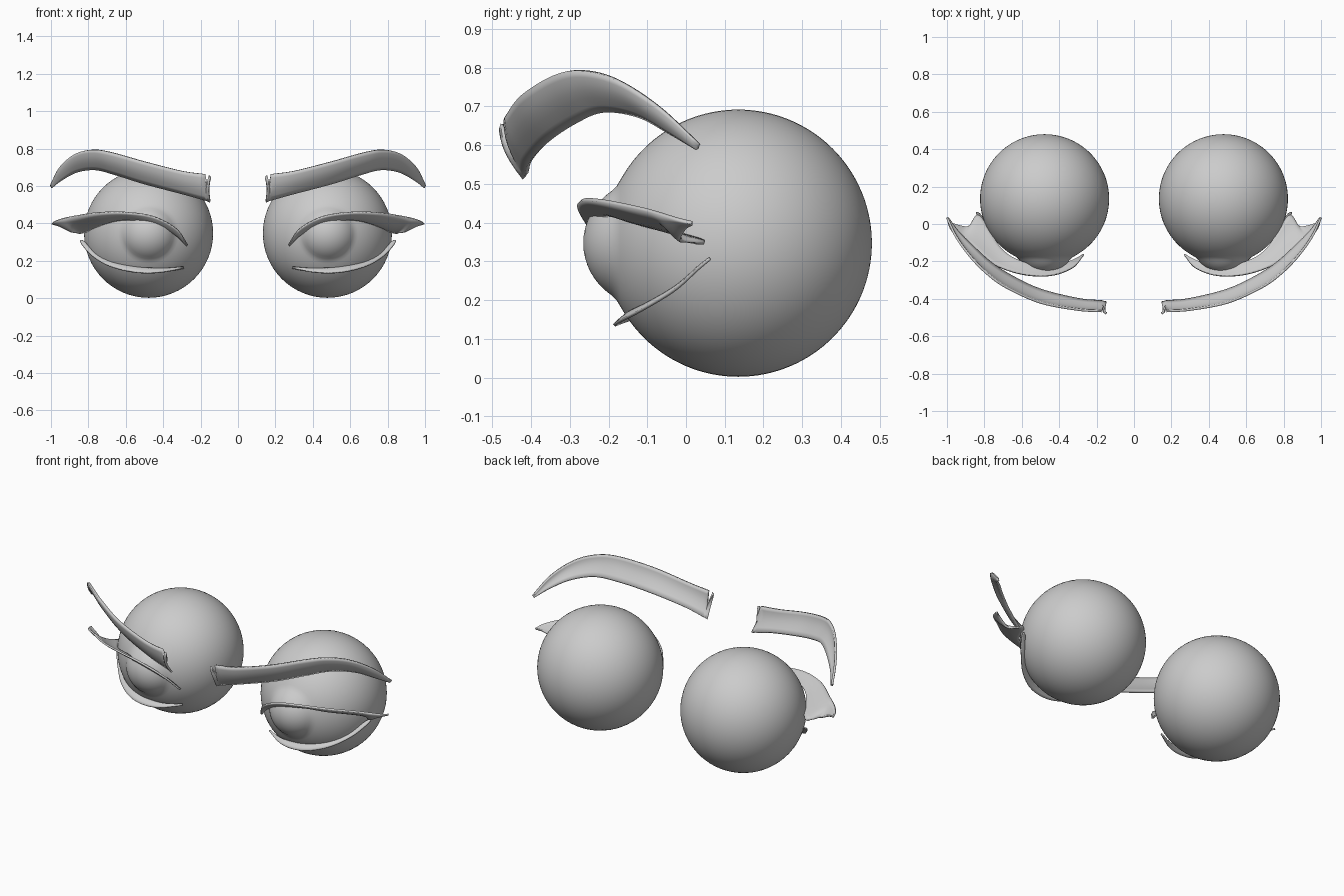
import bpy
import bmesh
import math
from mathutils import Vector, Matrix

cube = bpy.data.objects.get("Cube")
if cube:
    bpy.data.objects.remove(cube, do_unlink=True)

grey = bpy.data.materials.new("plain grey")
grey.use_nodes = True
COLOUR = (0.6, 0.6, 0.6, 1)
grey.diffuse_color = COLOUR
grey.node_tree.nodes["Principled BSDF"].inputs["Base Color"].default_value = COLOUR

EYE = Vector((0.478, 0.135, 0.347))
RADIUS = 0.345


def finish(bm, name, side, thickness=0):
    """Turn a left-hand bmesh into an object, mirrored when side is -1."""
    if side < 0:
        bmesh.ops.scale(bm, vec=(-1, 1, 1), verts=bm.verts)
    bmesh.ops.recalc_face_normals(bm, faces=bm.faces)
    mesh = bpy.data.meshes.new(name)
    bm.to_mesh(mesh)
    bm.free()
    mesh.materials.append(grey)
    obj = bpy.data.objects.new(name, mesh)
    bpy.context.collection.objects.link(obj)
    if thickness:
        mod = obj.modifiers.new("thickness", "SOLIDIFY")
        mod.thickness = thickness
        mod.offset = 0
    bpy.ops.object.select_all(action="DESELECT")
    obj.select_set(True)
    bpy.context.view_layer.objects.active = obj
    bpy.ops.object.shade_smooth_by_angle(angle=math.radians(40))
    return obj


def smooth_path(points, steps=6):
    """Catmull-Rom curve through the points."""
    p = [Vector(q) for q in points]
    p = [p[0] * 2 - p[1]] + p + [p[-1] * 2 - p[-2]]
    out = []
    for a, b, c, d in zip(p, p[1:], p[2:], p[3:]):
        for i in range(steps):
            t = i / steps
            out.append(b + (c - a) * t / 2 + (a * 2 - b * 5 + c * 4 - d) * t * t / 2
                       + (b * 3 - a - c * 3 + d) * t ** 3 / 2)
    return out + [p[-2]]


def ribbon(edge_a, edge_b, bulge, rows=6):
    """Sheet between two edges, arched by the bulge vector."""
    bm = bmesh.new()
    columns = []
    for a, b in zip(edge_a, edge_b):
        width = (b - a).length
        columns.append([bm.verts.new(a.lerp(b, i / rows)
                        + Vector(bulge) * width * math.sin(math.pi * i / rows))
                        for i in range(rows + 1)])
    for c, d in zip(columns, columns[1:]):
        for i in range(rows):
            bm.faces.new((c[i], c[i + 1], d[i + 1], d[i]))
    return bm


def eyeball(side):
    """Sphere with a softly blended round cornea on its front."""
    bm = bmesh.new()
    bmesh.ops.create_uvsphere(bm, u_segments=64, v_segments=64, radius=1,
                              matrix=Matrix.Rotation(math.pi / 2, 3, "X").to_4x4())
    offset, cap = 0.242, 0.158
    for v in bm.verts:
        d = v.co.normalized()
        across = offset ** 2 * (1 - d.y ** 2)
        r = RADIUS
        if d.y < 0 and across < cap ** 2:
            reach = -d.y * offset + math.sqrt(cap ** 2 - across)
            gap = reach - RADIUS
            r += (gap + math.sqrt(gap ** 2 + 0.008 ** 2)) / 2
        v.co = EYE + d * r
    return bm


# Brow edges: the inner end has a small notch in its upper edge
brow_top = [(.175, -.466, .663), (.3, -.458, .68), (.5, -.42, .73), (.68, -.34, .78),
            (.78, -.27, .793), (.87, -.18, .77), (.95, -.07, .70), (1.0, .035, .603)]
brow_low = [(.175, -.412, .525), (.3, -.4, .56), (.5, -.35, .613), (.65, -.28, .66),
            (.76, -.21, .688), (.86, -.12, .675), (.94, -.04, .632), (.993, .03, .59)]
notch_top = [Vector(p) for p in [(.147, -.478, .64), (.153, -.475, .655), (.165, -.445, .6)]]
notch_low = [Vector(p) for p in [(.149, -.418, .515), (.154, -.417, .517), (.165, -.415, .522)]]

# Upper lid: raised front edge and back edge resting on the eyeball
lid_front = [(.27, -.17, .285), (.33, -.235, .37), (.45, -.275, .435), (.6, -.268, .458),
             (.75, -.215, .456), (.87, -.125, .438), (.94, -.07, .424),
             (.98, -.025, .41), (.995, .015, .4)]
lid_back = [(.272, -.16, .28), (.335, -.195, .34), (.45, -.235, .4), (.6, -.2, .42),
            (.71, -.13, .4), (.825, .045, .352), (.88, -.012, .352),
            (.95, -.002, .385), (.99, .017, .398)]

# Lower lid: outer rim, the inner rim is dropped onto the eyeball
lower_rim = [(.29, -.115, .16), (.4, -.172, .14), (.5, -.185, .135), (.6, -.168, .147),
             (.7, -.11, .177), (.78, -.03, .226), (.83, .03, .28), (.845, .06, .305)]

for side, word in ((1, "left"), (-1, "right")):
    finish(eyeball(side), word + "_eyeball", side)

    brow = ribbon(notch_top + smooth_path(brow_top), notch_low + smooth_path(brow_low),
                  (0.06, -0.1, 0.02))
    finish(brow, word + "_eyebrow", side, 0.012)

    upper = ribbon(smooth_path(lid_front), smooth_path(lid_back), (0, 0, -0.08))
    finish(upper, word + "_upper_eyelid", side, 0.01)

    rim = smooth_path(lower_rim)
    inner = []
    for i, p in enumerate(rim):
        taper = math.sin(math.pi * (0.04 + 0.92 * i / (len(rim) - 1))) ** 0.5
        out = p - EYE
        inner.append(EYE + out.normalized() * (out.length + (RADIUS - 0.003 - out.length) * taper)
                     + Vector((0, 0, 0.006 * taper)))
    finish(ribbon(rim, inner, (0, 0, 0.05), 3), word + "_lower_eyelid", side, 0.008)
